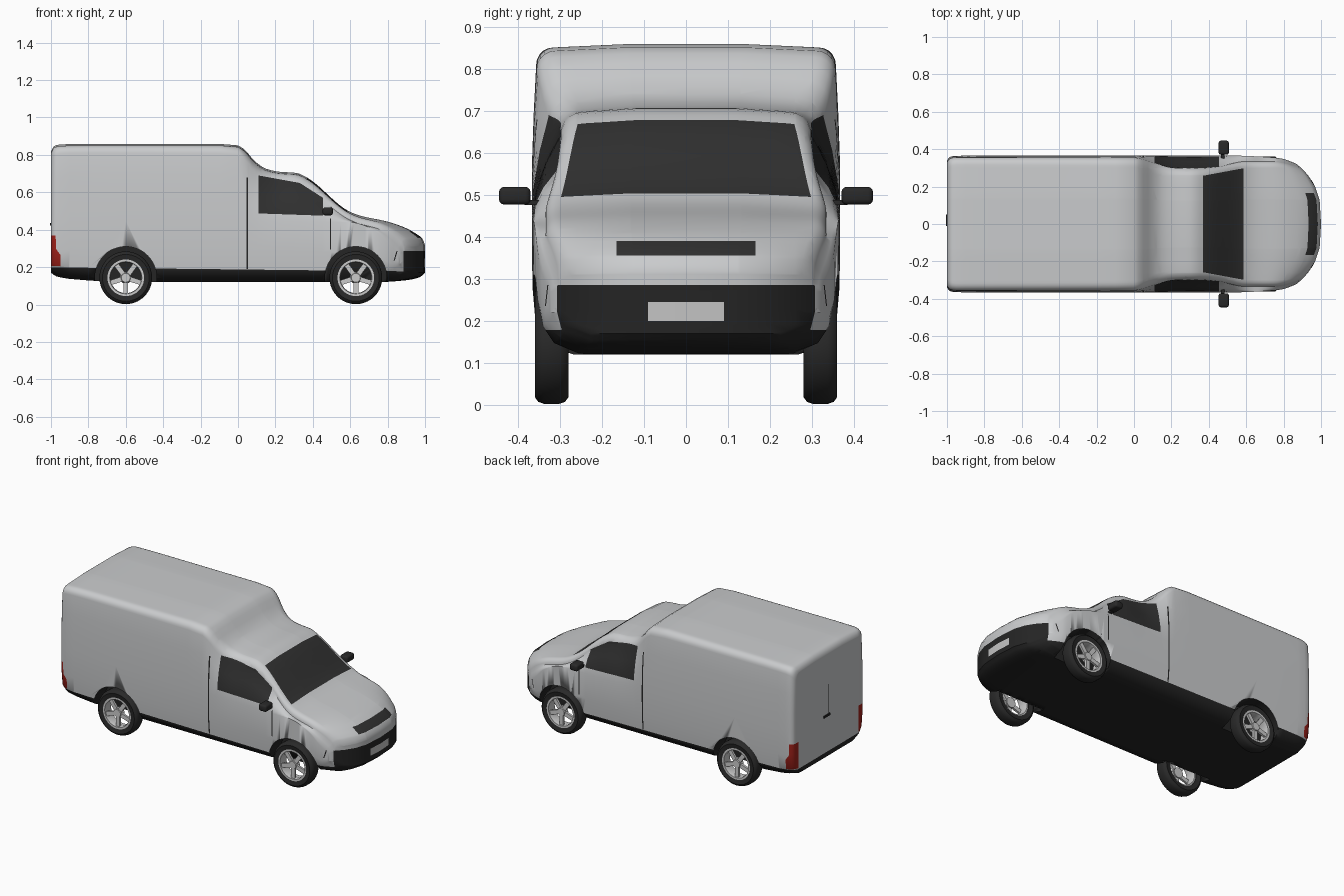
import bpy, bmesh, math
from mathutils import Vector, Matrix

cube = bpy.data.objects.get("Cube")
if cube:
    bpy.data.objects.remove(cube, do_unlink=True)


def material(name, rgb):
    m = bpy.data.materials.new(name)
    m.use_nodes = True
    m.diffuse_color = (*rgb, 1)
    node = m.node_tree.nodes["Principled BSDF"]
    node.inputs["Base Color"].default_value = (*rgb, 1)
    node.inputs["Roughness"].default_value = 0.6
    return m


paint_grey = material("body grey", (.59, .6, .61))
trim = material("trim black", (.018, .018, .018))
glass = material("dark glass", (.03, .03, .03))
rubber = material("tyre rubber", (.022, .022, .022))
silver = material("rim silver", (.6, .6, .6))
plate = material("plate grey", (.55, .55, .55))
red = material("lamp red", (.35, .015, .01))
BODY = [paint_grey, trim, glass, plate, red]


def add_object(name, bm, mats, angle=40):
    bmesh.ops.recalc_face_normals(bm, faces=bm.faces[:])
    me = bpy.data.meshes.new(name)
    bm.to_mesh(me)
    bm.free()
    for m in mats:
        me.materials.append(m)
    ob = bpy.data.objects.new(name, me)
    bpy.context.collection.objects.link(ob)
    bpy.ops.object.select_all(action='DESELECT')
    ob.select_set(True)
    bpy.context.view_layer.objects.active = ob
    bpy.ops.object.shade_smooth_by_angle(angle=math.radians(angle))
    return ob


def curve(*pts):
    """Smooth monotone curve through the points."""
    n = len(pts)
    d = [(pts[i + 1][1] - pts[i][1]) / (pts[i + 1][0] - pts[i][0]) for i in range(n - 1)]
    m = [d[0]] + [2 * a * b / (a + b) if a * b > 0 else 0 for a, b in zip(d, d[1:])] + [d[-1]]

    def f(x):
        i = max([k for k in range(n - 1) if pts[k][0] <= x], default=0)
        h = pts[i + 1][0] - pts[i][0]
        t = min(1, max(0, (x - pts[i][0]) / h))
        return ((1 + 2 * t) * (1 - t) ** 2 * pts[i][1] + t * (1 - t) ** 2 * h * m[i]
                + t * t * (3 - 2 * t) * pts[i + 1][1] + t * t * (t - 1) * h * m[i + 1])
    return f


# Outline curves along the length of the van
top = curve((-1, .82), (-.985, .848), (-.95, .858), (-.8, .861), (-.05, .861), (0, .853), (.04, .825),
            (.09, .768), (.15, .728), (.22, .712), (.31, .706), (.37, .68), (.585, .505), (.65, .478),
            (.8, .445), (.9, .41), (.94, .388), (.985, .355), (1, .32))
bottom = curve((-1, .17), (-.97, .15), (-.88, .135), (-.6, .12), (.75, .12), (.9, .13), (.97, .145), (1, .17))
waist = curve((-1, .342), (-.985, .36), (-.95, .366), (-.6, .369), (.5, .368), (.75, .36), (.9, .35), (1, .325))
roof_half = curve((-1, .33), (-.985, .35), (-.95, .357), (0, .356), (.12, .325), (.22, .305), (.35, .3),
                  (.45, .308), (.6, .335), (.8, .335), (1, .305))
shoulder = curve((-1, .45), (.6, .44), (.8, .385), (.9, .33), (1, .27))
corner = curve((-1, .04), (0, .045), (.15, .06), (.35, .055), (.6, .035), (1, .03))


def half_section(x):
    zb, zt, w, zs = bottom(x), top(x), waist(x), shoulder(x)
    wt, r = roof_half(x), corner(x)
    zc = zt - r - .01
    pts = [(w - .1, zb), (w - .04, zb + .022), (w - .012, zb + .06), (w - .003, (zb + zs) / 2), (w - .002, zs)]
    pts += [(w + (wt - w) * t + .012 * math.sin(math.pi * t) * (w - wt) / .06,
             zs + (zc - zs) * t) for t in (.33, .67)]
    pts += [(wt - r + r * math.cos(a), zc + r * math.sin(a))
            for a in (math.radians(18 * k) for k in range(6))]
    return pts + [(wt * .4, zt - .002)]


# Body shell lofted from cross sections
bm = bmesh.new()
xs = [-1, -.994, -.985, -.97, -.95, -.9] + [-.8 + .1 * i for i in range(8)]
xs += [.025 * i for i in range(40)] + [.985, .994, 1]
rings = []
for x in xs:
    half = half_section(x)
    full = [(-y, z) for y, z in half] + [(y, z) for y, z in reversed(half)]
    rings.append([bm.verts.new((x, y, z)) for y, z in full])
n = len(rings[0])
for a, b in zip(rings, rings[1:]):
    for i in range(n):
        j = (i + 1) % n
        bm.faces.new((a[i], a[j], b[j], b[i]))
for ring in (rings[0], rings[-1]):
    for i in range(n // 2 - 1):
        bm.faces.new((ring[i], ring[i + 1], ring[n - 2 - i], ring[n - 1 - i]))
for y in (-.3, -.26, -.2, -.13, 0, .13, .2, .26, .3):
    bmesh.ops.bisect_plane(bm, geom=bm.verts[:] + bm.edges[:] + bm.faces[:], dist=1e-5,
                           plane_co=(0, y, 0), plane_no=(0, 1, 0))
# Wrap the nose round in plan
for v in bm.verts:
    t = max(0, (v.co.x - .55) / .45)
    v.co.x -= .17 * t * t * (abs(v.co.y) / .35) ** 3
bmesh.ops.recalc_face_normals(bm, faces=bm.faces[:])


def paint(poly, axes, mat, where=lambda c: True):
    """Cut a convex outline into the shell and colour the faces inside it."""
    a, b = axes
    cen = Vector((sum(p[0] for p in poly), sum(p[1] for p in poly))) / len(poly)
    planes = []
    for p, q in zip(poly, poly[1:] + poly[:1]):
        no = Vector((q[1] - p[1], p[0] - q[0])).normalized()
        if no.dot(cen - Vector(p)) > 0:
            no = -no
        planes.append((Vector(p), no))
    lo = [min(p[k] for p in poly) for k in (0, 1)]
    hi = [max(p[k] for p in poly) for k in (0, 1)]

    def near(f):
        return where(f.calc_center_median()) and all(
            min(v.co[ax] for v in f.verts) < hi[k] and max(v.co[ax] for v in f.verts) > lo[k]
            for k, ax in enumerate(axes))

    for p, no in planes:
        co, nor = Vector((0, 0, 0)), Vector((0, 0, 0))
        co[a], co[b], nor[a], nor[b] = p[0], p[1], no[0], no[1]
        faces = [f for f in bm.faces if near(f)]
        geom = set(faces) | {e for f in faces for e in f.edges} | {v for f in faces for v in f.verts}
        bmesh.ops.bisect_plane(bm, geom=list(geom), dist=1e-5, plane_co=co, plane_no=nor)
    for f in bm.faces:
        c = f.calc_center_median()
        if where(c) and all((Vector((c[a], c[b])) - p).dot(no) < 1e-5 for p, no in planes):
            f.material_index = BODY.index(mat)


def rect(u0, u1, v0, v1):
    return [(u0, v0), (u1, v0), (u1, v1), (u0, v1)]


XY, XZ, YZ = (0, 1), (0, 2), (1, 2)
side = lambda c: abs(c.y) > .2
nose = lambda c: c.x > .84
tail = lambda c: c.x < -.96

# Lower trim, bumper, windows, door seams, grille and lamps
paint([(-1.1, 0), (1.1, 0), (1.1, .175), (-1.1, .2)], XZ, trim)
paint(rect(.885, 1.1, 0, .285), XZ, trim)
paint([(.11, .69), (.33, .65), (.455, .57), (.455, .475), (.11, .487)], XZ, glass, side)
paint([(.37, -.258), (.585, -.298), (.585, .298), (.37, .258)], XY, glass, lambda c: c.z > .42)
paint(rect(.046, .054, .19, .68), XZ, trim, side)
paint(rect(.491, .497, .295, .46), XZ, trim, side)
paint([(.832, .235), (.838, .235), (.853, .285), (.847, .285)], XZ, trim, side)
paint(rect(-.165, .165, .355, .39), YZ, glass, nose)
paint(rect(-.09, .09, .2, .245), YZ, plate, nose)
paint(rect(-.003, .003, .42, .62), YZ, trim, tail)
for s in (-1, 1):
    paint(rect(*sorted((s * .3, s * .36)), .205, .37), YZ, red, tail)
body = add_object("van_body", bm, BODY)

# Wheel arches
AXLES = {"rear": -.6, "nose": .63}
SIDES = {"near": -1, "far": 1}
for x in AXLES.values():
    for s in SIDES.values():
        cb = bmesh.new()
        bmesh.ops.create_cone(cb, cap_ends=True, segments=48, radius1=.165, radius2=.165, depth=.2,
                              matrix=Matrix.Translation((x, s * .345, .145)) @ Matrix.Rotation(math.pi / 2, 4, 'X'))
        for f in cb.faces:
            f.material_index = 1
        cutter = add_object("arch_cutter", cb, BODY)
        cutter.hide_render = True
        mod = body.modifiers.new("arch", 'BOOLEAN')
        mod.operation, mod.solver, mod.object = 'DIFFERENCE', 'EXACT', cutter
        bpy.context.view_layer.objects.active = body
        bpy.ops.object.modifier_apply(modifier=mod.name)
        bpy.data.objects.remove(cutter, do_unlink=True)


def lathe(bm, profile, steps=40):
    vs = [bm.verts.new((r, y, 0)) for r, y in profile]
    es = [bm.edges.new((vs[i - 1], vs[i])) for i in range(len(vs))]
    bmesh.ops.spin(bm, geom=vs + es, cent=(0, 0, 0), axis=(0, 1, 0), angle=2 * math.pi, steps=steps)
    bmesh.ops.remove_doubles(bm, verts=bm.verts[:], dist=1e-5)


def box(bm, size, at, turn=Matrix()):
    return bmesh.ops.create_cube(bm, size=1, matrix=turn @ Matrix.Translation(at) @ Matrix.Diagonal((*size, 1)))


# Wheels: tyre, and a five-spoke rim
for end, x in AXLES.items():
    for where, s in SIDES.items():
        place = Matrix.Translation((x, s * .32, .143)) @ Matrix.Diagonal((1, s, 1, 1))
        tb = bmesh.new()
        lathe(tb, [(.096, -.034), (.125, -.04), (.136, -.032), (.141, -.018), (.141, .018),
                   (.136, .032), (.125, .04), (.096, .034)])
        tb.transform(place)
        add_object(f"{end}_tyre_{where}", tb, [rubber])
        rb = bmesh.new()
        lathe(rb, [(.098, -.03), (.098, .036), (.086, .036), (.082, .02), (.088, -.03)])
        for k in range(5):
            made = box(rb, (.068, .014, .026), (.055, .022, 0), Matrix.Rotation(math.tau * (k + .25) / 5, 4, 'Y'))
        bmesh.ops.create_cone(rb, cap_ends=True, segments=20, radius1=.032, radius2=.024, depth=.03,
                              matrix=Matrix.Translation((0, .02, 0)) @ Matrix.Rotation(-math.pi / 2, 4, 'X'))
        rb.transform(place)
        add_object(f"{end}_rim_{where}", rb, [silver])

# Door mirrors with arms
for where, s in SIDES.items():
    mb = bmesh.new()
    box(mb, (.055, .075, .042), (.48, s * .408, .498))
    bmesh.ops.bevel(mb, geom=mb.edges[:], offset=.012, segments=3, affect='EDGES', profile=.5)
    box(mb, (.02, .045, .012), (.475, s * .362, .482))
    add_object(f"door_mirror_{where}", mb, [rubber])

# Rear door handle
hb = bmesh.new()
box(hb, (.01, .06, .014), (-1.0, .02, .43))
add_object("rear_handle", hb, [trim])
